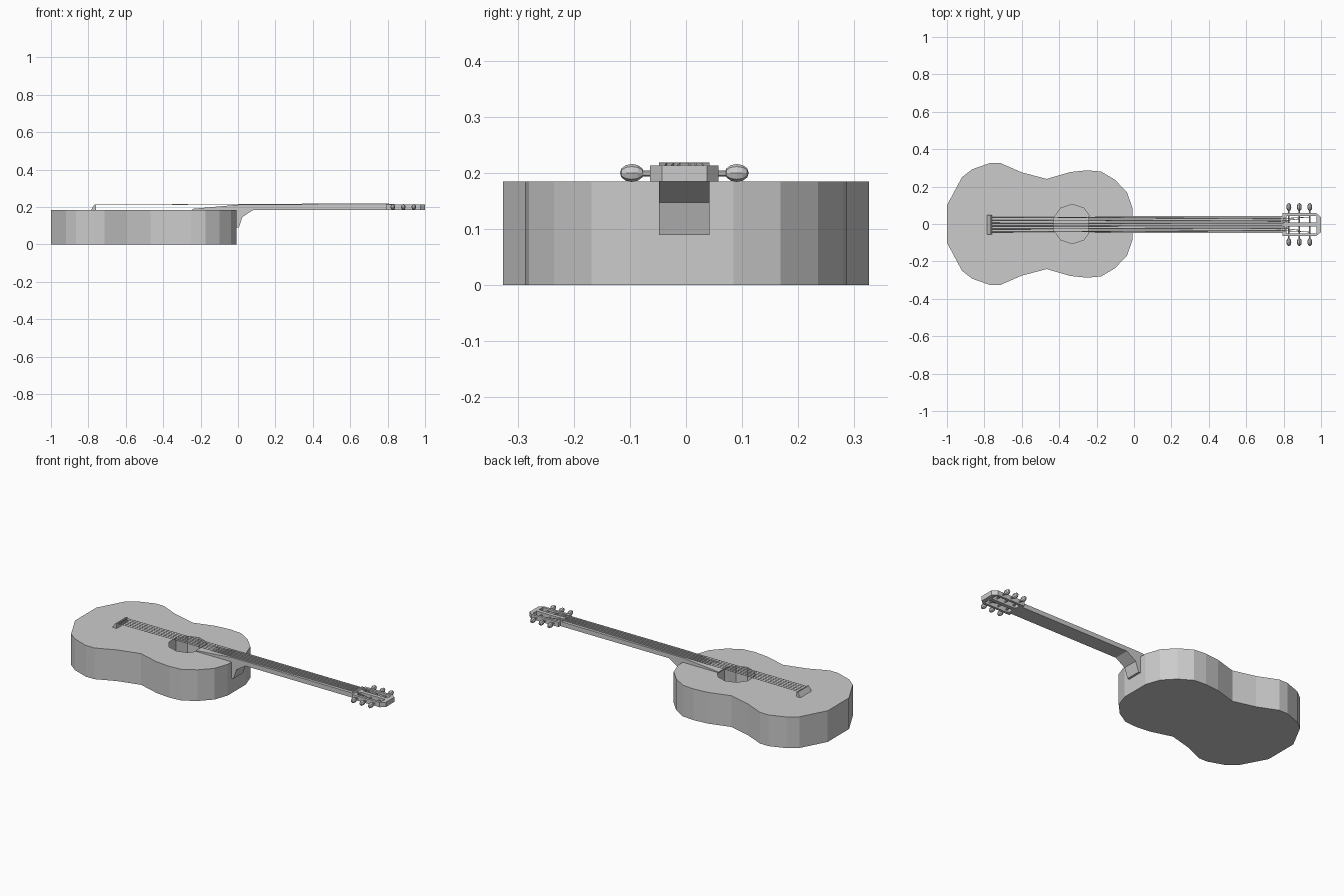
import bpy, bmesh, math
from mathutils import Vector, Matrix

if "Cube" in bpy.data.objects:
    bpy.data.objects.remove(bpy.data.objects["Cube"])

CY = -0.003  # centre line of neck, head and strings


def make(name, bm):
    bmesh.ops.recalc_face_normals(bm, faces=bm.faces)
    me = bpy.data.meshes.new(name)
    bm.to_mesh(me)
    bm.free()
    ob = bpy.data.objects.new(name, me)
    bpy.context.collection.objects.link(ob)
    return ob


def prism(name, pts, vec):
    """Extrude a closed outline of 3D points along vec."""
    bm = bmesh.new()
    f = bm.faces.new([bm.verts.new(p) for p in pts])
    r = bmesh.ops.extrude_face_region(bm, geom=[f])
    bmesh.ops.translate(bm, vec=vec, verts=[v for v in r["geom"] if isinstance(v, bmesh.types.BMVert)])
    if f.is_valid and len(bm.faces) < len(pts) + 2:
        bm.faces.new([v for v in f.verts])
    return make(name, bm)


def side_prism(name, xz, half):
    """Extrude a side profile across the centre line."""
    return prism(name, [(x, CY - half, z) for x, z in xz], (0, 2 * half, 0))


def box(name, x0, x1, y0, y1, z0, z1):
    return prism(name, [(x0, y0, z0), (x1, y0, z0), (x1, y1, z0), (x0, y1, z0)], (0, 0, z1 - z0))


def rod(name, a, b, r, sides=6):
    a, b = Vector(a), Vector(b)
    rot = (b - a).to_track_quat('Z', 'Y').to_matrix().to_4x4()
    bm = bmesh.new()
    bmesh.ops.create_cone(bm, cap_ends=True, segments=sides, radius1=r, radius2=r,
                          depth=(b - a).length, matrix=Matrix.Translation((a + b) / 2) @ rot)
    return make(name, bm)


def cut(ob, cutter):
    cutter.hide_render = True
    m = ob.modifiers.new("cut", 'BOOLEAN')
    m.operation, m.solver, m.object = 'DIFFERENCE', 'EXACT', cutter
    bpy.context.view_layer.update()
    me = bpy.data.meshes.new_from_object(ob.evaluated_get(bpy.context.evaluated_depsgraph_get()))
    ob.modifiers.clear()
    ob.data = me
    bpy.data.objects.remove(cutter)


# Body: faceted figure-eight outline with a sound hole
half = [(-1, .10), (-.92, .25), (-.866, .292), (-.77, .326), (-.715, .326), (-.6, .276),
        (-.467, .241), (-.34, .278), (-.25, .287), (-.175, .28), (-.1, .235), (-.037, .168), (-.008, .085)]
outline = [(x, y, 0) for x, y in half] + [(x, -y, 0) for x, y in reversed(half)]
body = prism("body", outline, (0, 0, .185))
hole = [(-.33 + .105 * math.sin(i * math.tau / 10), .105 * math.cos(i * math.tau / 10), .02) for i in range(10)]
cut(body, prism("sound_hole_cutter", hole, (0, 0, .3)))

# Neck with tapered fingerboard end and heel
side_prism("neck", [(-.243, .184), (-.243, .19), (0, .212), (.795, .212), (.795, .185), (.083, .185),
                    (.024, .147), (.004, .089), (-.012, .089), (-.012, .184)], .045)

# Bridge wedge and nut
side_prism("bridge", [(-.786, .184), (-.768, .212), (-.761, .212), (-.758, .184)], .052)
side_prism("nut", [(.785, .205), (.785, .219), (.797, .216), (.797, .205)], .045)

# Slotted headstock
hs = [(.795, .061), (.975, .061), (1, .04), (1, -.04), (.975, -.061), (.795, -.061)]
head = prism("headstock", [(x, y + CY, .185) for x, y in hs], (0, 0, .028))
for s in (-1, 1):
    y0, y1 = sorted((CY + s * .011, CY + s * .047))
    cut(head, box("slot_cutter", .815, .975, y0, y1, .1, .3))

# Tuners: post across the slot, shaft and oval knob
posts = (.828, .884, .94)
for s in (-1, 1):
    for x in posts:
        rod("tuner_post", (x, CY + s * .008, .199), (x, CY + s * .05, .199), .005)
        rod("tuner_shaft", (x, CY + s * .05, .199), (x, CY + s * .08, .199), .005)
        bm = bmesh.new()
        bmesh.ops.create_uvsphere(bm, u_segments=8, v_segments=6, radius=1,
                                  matrix=Matrix.Translation((x, CY + s * .0935, .2))
                                  @ Matrix.Diagonal((.013, .0215, .016, 1))
                                  @ Matrix.Rotation(math.pi / 2, 4, 'X'))
        make("tuner_knob", bm)

# Strings: thin rods from bridge over the nut down to the posts
for i in range(6):
    k = (i - 2.5) / 2.5
    s = 1 if k > 0 else -1
    px = posts[2 - (i if i < 3 else 5 - i)]
    bridge_end = (-.765, CY + k * .040, .211)
    nut_end = (.79, CY + k * .032, .217)
    rod("string", bridge_end, nut_end, .002, 3)
    rod("string_end", nut_end, (px, CY + s * (.016 + .024 * abs(k)), .203), .002, 3)
